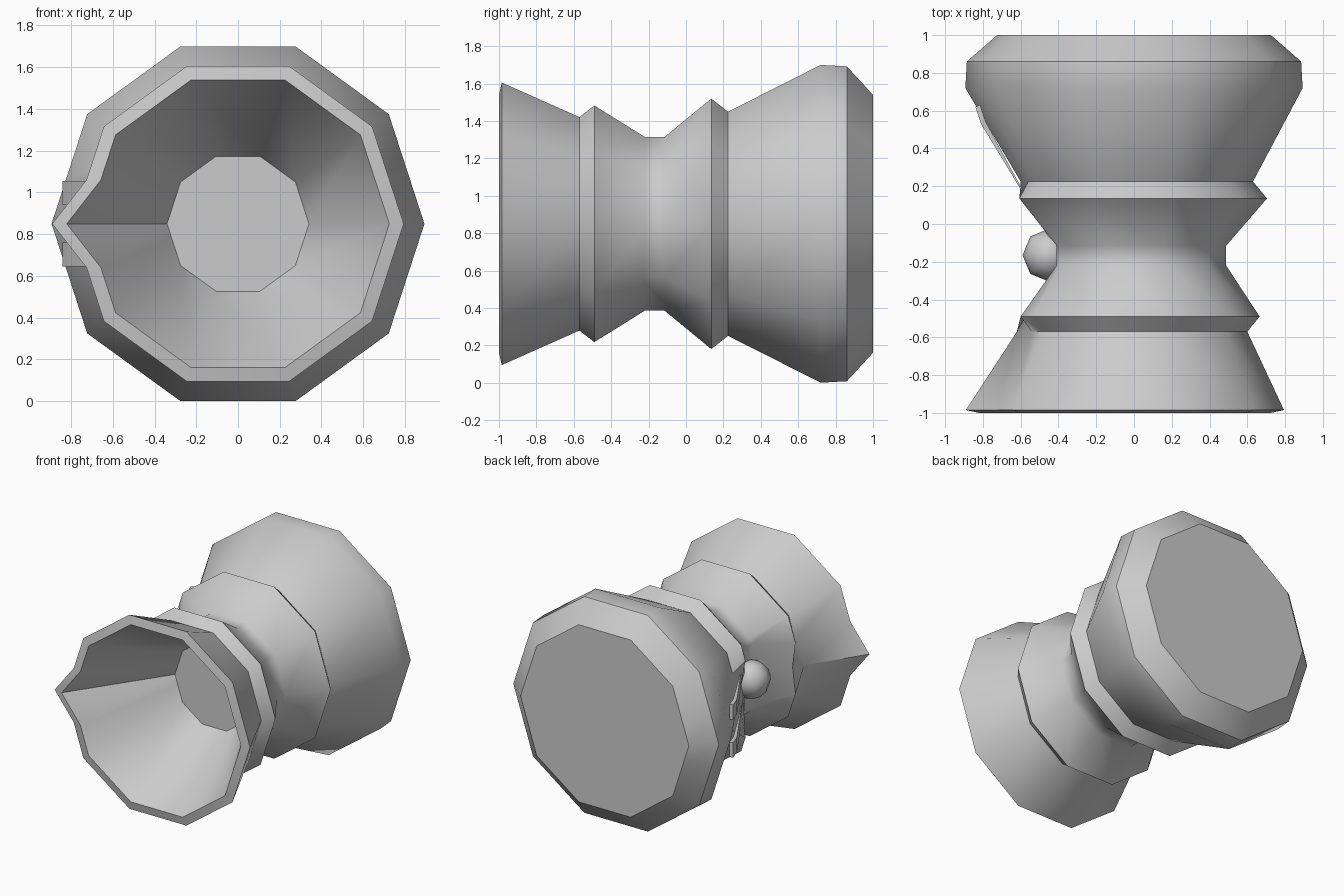
import bpy, bmesh, math
from mathutils import Vector

if "Cube" in bpy.data.objects:
    bpy.data.objects.remove(bpy.data.objects["Cube"])

ZC = 0.85
T18 = math.tan(math.radians(18))

def finish(bm, name, angle=40):
    bmesh.ops.recalc_face_normals(bm, faces=bm.faces)
    me = bpy.data.meshes.new(name)
    bm.to_mesh(me)
    bm.free()
    ob = bpy.data.objects.new(name, me)
    bpy.context.collection.objects.link(ob)
    bpy.ops.object.select_all(action='DESELECT')
    ob.select_set(True)
    bpy.context.view_layer.objects.active = ob
    bpy.ops.object.shade_smooth_by_angle(angle=math.radians(angle))
    return ob

# Ten-sided body: y, radius, x of the left channel line, half height of the channel
profile = [
    (-0.29, 0.34, -0.34, 0.07),    # funnel floor
    (-1.00, 0.725, -0.82, 0.21),   # inner rim
    (-0.985, 0.794, -0.89, 0.21),  # outer rim with pulled spout
    (-0.57, 0.60, -0.62, 0.18),
    (-0.49, 0.665, -0.575, 0.20),  # front ridge
    (-0.22, 0.488, -0.405, 0.24),  # neck
    (-0.115, 0.488, -0.405, 0.24),
    (0.135, 0.704, -0.55, 0.30),   # rear ridge
    (0.225, 0.63, -0.60, 0.22),
    (0.72, 0.893, -0.893, 0.20),   # widest ring
    (0.86, 0.885, -0.885, 0.20),
    (1.00, 0.725, -0.725, 0.15),   # back face
]

def ring(y, r, mid, h):
    pts = []
    for i in range(10):
        if i == 5:
            xe = -(r - h * T18)
            pts += [(xe, h), (mid, 0), (xe, -h)]
        else:
            a = math.radians(36 * i)
            pts.append((r * math.cos(a), r * math.sin(a)))
    return [(x, y, ZC + z) for x, z in pts]

bm = bmesh.new()
rings = [[bm.verts.new(p) for p in ring(*row)] for row in profile]
for a, b in zip(rings, rings[1:]):
    n = len(a)
    for i in range(n):
        j = (i + 1) % n
        bm.faces.new((a[i], a[j], b[j], b[i]))
bm.faces.new(rings[0])
bm.faces.new(rings[-1])
finish(bm, "waisted_body")

# Pair of thin side rails running from the neck up the rear cone
for s, label in ((1, "upper"), (-1, "lower")):
    bm = bmesh.new()
    outline = [(-0.44, -0.08), (-0.81, 0.53), (-0.84, 0.62),
               (-0.815, 0.63), (-0.785, 0.54), (-0.46, -0.06)]
    ends = [[bm.verts.new((x, y, ZC + s * z)) for x, y in outline]
            for z in (0.09, 0.205)]
    n = len(outline)
    for i in range(n):
        j = (i + 1) % n
        bm.faces.new((ends[0][i], ends[0][j], ends[1][j], ends[1][i]))
    bm.faces.new(ends[0])
    bm.faces.new(ends[1])
    finish(bm, label + "_side_rail", 30)

# Low-poly knob in the neck
bm = bmesh.new()
bmesh.ops.create_uvsphere(bm, u_segments=8, v_segments=6, radius=0.14)
bmesh.ops.translate(bm, verts=bm.verts, vec=Vector((-0.45, -0.165, ZC)))
finish(bm, "neck_knob", 60)
